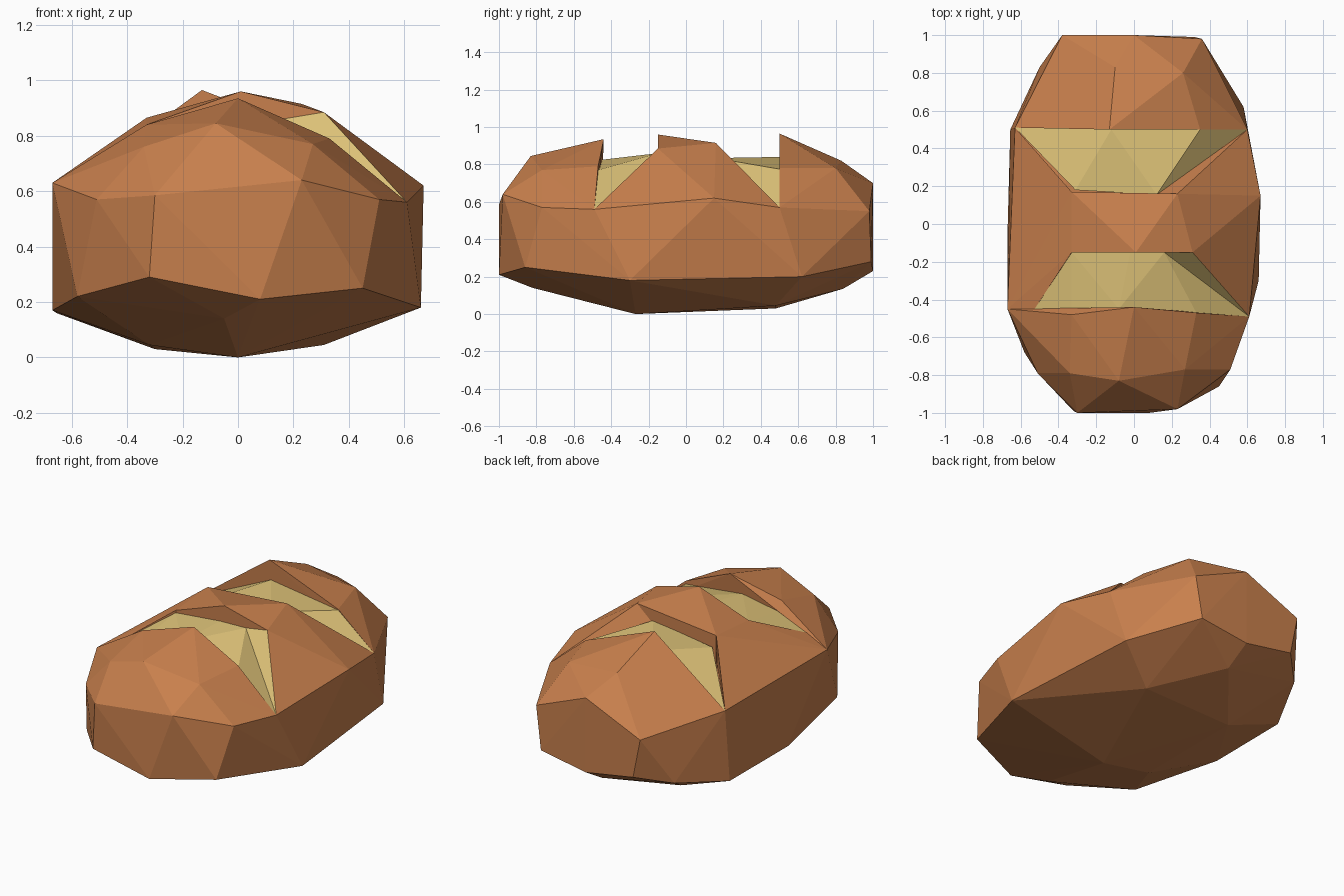
import bpy, bmesh

if "Cube" in bpy.data.objects:
    bpy.data.objects.remove(bpy.data.objects["Cube"])


def material(name, rgb):
    m = bpy.data.materials.new(name)
    m.diffuse_color = (*rgb, 1)
    m.use_nodes = True
    m.node_tree.nodes["Principled BSDF"].inputs["Base Color"].default_value = m.diffuse_color
    return m


crust = material("baked crust", (0.58, 0.215, 0.074))
crumb = material("pale crumb", (0.74, 0.55, 0.19))


def chunk(name, mat, *groups):
    """One faceted object made of one or more convex lumps."""
    bm = bmesh.new()
    for pts in groups:
        verts = [bm.verts.new(p) for p in pts]
        res = bmesh.ops.convex_hull(bm, input=verts)
        dead = {v for k in ("geom_interior", "geom_unused") for v in res[k]
                if isinstance(v, bmesh.types.BMVert)}
        bmesh.ops.delete(bm, geom=list(dead), context='VERTS')
    bmesh.ops.recalc_face_normals(bm, faces=bm.faces[:])
    me = bpy.data.meshes.new(name)
    bm.to_mesh(me)
    bm.free()
    me.materials.append(mat)
    ob = bpy.data.objects.new(name, me)
    bpy.context.collection.objects.link(ob)


# belt points shared between the base and the crust pieces
front_belt = [(-.30, -1, .585), (.23, -.98, .64), (.51, -.77, .57), (-.51, -.79, .57)]
back_belt = [(.36, .98, .55), (0, 1, .70), (-.38, 1, .535)]
FR, FL = (.61, -.49, .56), (-.67, -.45, .63)
BR, BL = (.60, .50, .57), (-.63, .51, .60)
MR = (.67, .15, .62)

# underside and side walls
lower_belt = [(.08, -1, .21), (-.32, -.99, .29), (.45, -.86, .25), (.66, -.30, .18),
              (.58, .62, .20), (.32, .99, .28), (0, 1, .23), (-.33, 1, .287),
              (-.50, .83, .23), (-.655, .50, .16), (-.67, -.06, .17), (-.58, -.68, .22)]
bottom = [(0, -.27, 0), (-.32, -.25, .045), (.31, .48, .045), (-.30, .48, .03),
          (-.05, -.82, .14), (0, .84, .135)]
chunk("loaf_base", crust, lower_belt + bottom + front_belt + back_belt + [FR, FL, BR, BL, MR])

# front crust cap
chunk("front_crust", crust, front_belt + [FR, FL, (0, -.44, .935), (-.33, -.48, .84),
      (.33, -.47, .79), (-.08, -.83, .845), (.27, -.77, .77), (-.34, -.79, .76)])

# back crust cap
chunk("back_crust", crust, back_belt + [BR, BL, (-.13, .5, .965), (.35, .5, .78),
      (.26, .80, .78), (-.10, .83, .82)])

# middle crust: centre block with steep walls, and two flanks reaching to the cut tips
ML1, MC1, MR1 = (-.33, -.15, .84), (.01, -.15, .96), (.31, -.15, .885)
ML2, MR2 = (-.33, .17, .865), (.23, .16, .915)
ridge = [ML1, MC1, MR1, ML2, MR2]
FT = (-.54, -.47, .69)              # left tip of the front cut
V1, V2 = (.16, -.15, .86), (.12, .155, .834)   # valley points in the cuts
chunk("middle_crust", crust,
      ridge + [(x, y, .6) for x, y, z in ridge],
      [MR1, MR2, V2, FR, BR, MR, (.2, 0, .6)],
      [ML1, ML2, FL, FT, BL, (-.2, 0, .6)])

# pale crumb in the two cuts
chunk("front_cut", crumb,
      [FR, FT, (-.33, -.15, .825), (-.02, -.15, .855), V1, (-.33, -.47, .78),
       (-.08, -.45, .825), (.33, -.47, .77), (0, -.3, .5)],
      [V1, MR1, FR, (.25, -.12, .6)])
chunk("back_cut", crumb, [BR, BL, (-.31, .18, .79), V2, (-.12, .5, .84),
      (.35, .5, .775), (0, .3, .5)])
